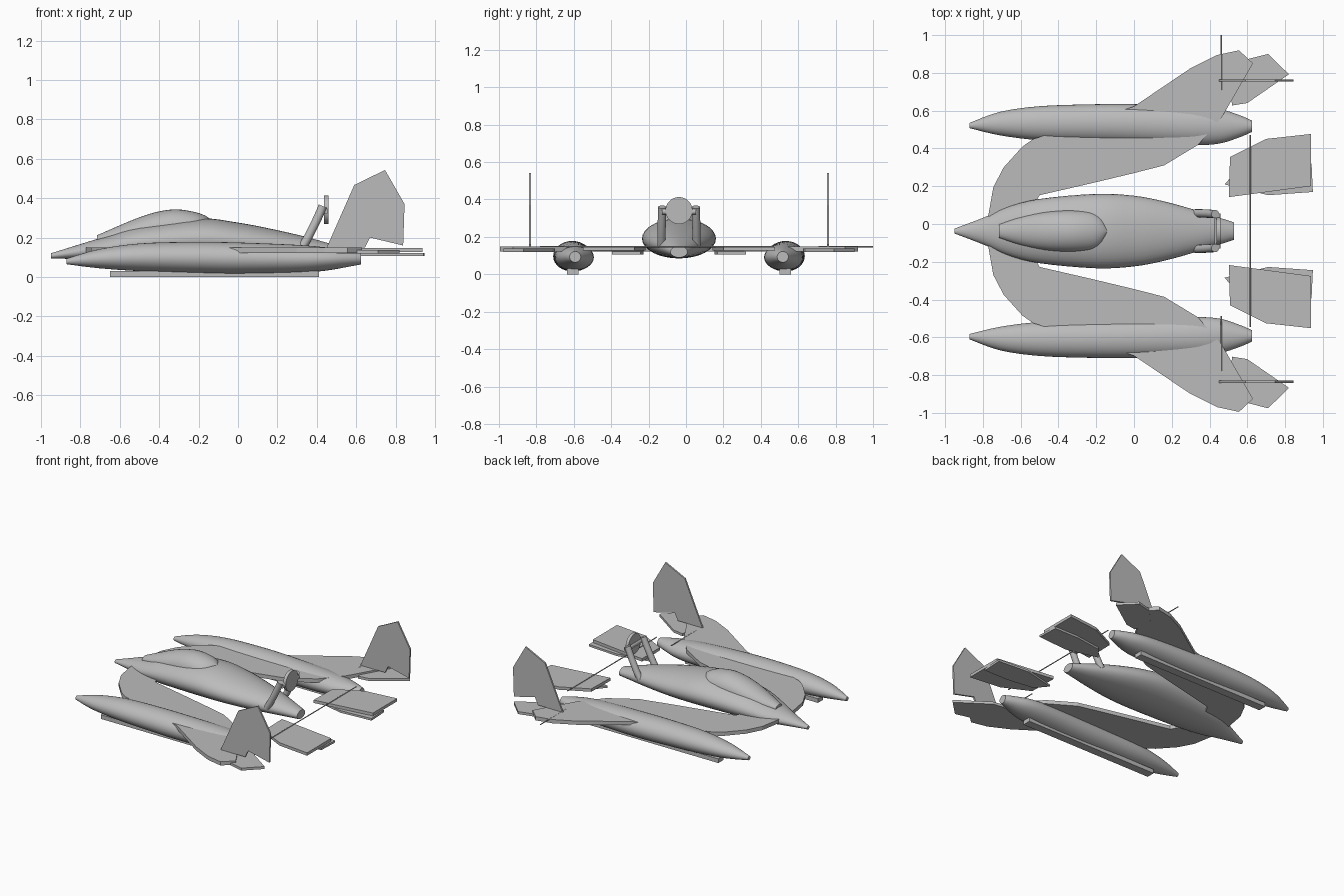
import bpy, bmesh, math
from mathutils import Vector

if "Cube" in bpy.data.objects:
    bpy.data.objects.remove(bpy.data.objects["Cube"], do_unlink=True)

CENTRE_Y = -0.0375  # symmetry plane of the craft

grey = bpy.data.materials.new("plain_grey")
grey.use_nodes = True
grey.diffuse_color = (0.5, 0.5, 0.5, 1)
grey.node_tree.nodes["Principled BSDF"].inputs["Base Color"].default_value = (0.5, 0.5, 0.5, 1)


def finish(name, bm, side):
    """Mirror to the requested side, move to the symmetry plane and link."""
    for v in bm.verts:
        v.co.y = v.co.y * side + CENTRE_Y
    bmesh.ops.recalc_face_normals(bm, faces=bm.faces)
    mesh = bpy.data.meshes.new(name)
    bm.to_mesh(mesh)
    bm.free()
    mesh.materials.append(grey)
    obj = bpy.data.objects.new(name, mesh)
    bpy.context.collection.objects.link(obj)
    return obj


def plate(name, outline, low, high, side=1, upright=None):
    """Extrude an outline: flat in z, or upright (x, z outline) at a given y."""
    bm = bmesh.new()
    if upright is None:
        verts = [bm.verts.new((x, y, low)) for x, y in outline]
        move = Vector((0, 0, high - low))
    else:
        verts = [bm.verts.new((x, upright + low, z)) for x, z in outline]
        move = Vector((0, high - low, 0))
    base = bm.faces.new(verts)
    grown = bmesh.ops.extrude_face_region(bm, geom=[base], use_keep_orig=True)
    tops = [g for g in grown["geom"] if isinstance(g, bmesh.types.BMVert)]
    bmesh.ops.translate(bm, verts=tops, vec=move)
    return finish(name, bm, side)


def refine(rows, steps=4):
    """Smooth a table of stations with Catmull-Rom interpolation."""
    out = []
    last = len(rows) - 1
    for i in range(last):
        a, b = rows[max(i - 1, 0)], rows[i]
        c, d = rows[i + 1], rows[min(i + 2, last)]
        for s in range(steps):
            t = s / steps
            out.append([q + t / 2 * (r - p + t * (2 * p - 5 * q + 4 * r - w + t * (3 * (q - r) + w - p)))
                        for p, q, r, w in zip(a, b, c, d)])
    out.append(list(rows[last]))
    return out


def loft(name, stations, side=1, segments=32):
    """Elliptical body from (x, centre y, half width, bottom z, top z)."""
    bm = bmesh.new()
    rings = []
    for x, cy, half, bottom, top in refine(stations):
        ring = []
        for k in range(segments):
            a = math.tau * k / segments
            z = (bottom + top) / 2 + (top - bottom) / 2 * math.sin(a)
            ring.append(bm.verts.new((x, cy + half * math.cos(a), z)))
        rings.append(ring)
    for r0, r1 in zip(rings, rings[1:]):
        for k in range(segments):
            n = (k + 1) % segments
            bm.faces.new((r0[k], r0[n], r1[n], r1[k])).smooth = True
    bm.faces.new(rings[0])
    bm.faces.new(rings[-1])
    return finish(name, bm, side)


def tube(name, path, radius, side=1, segments=16):
    """Round bar swept along a path."""
    bm = bmesh.new()
    points = [Vector(p) for p in path]
    rings = []
    for i, p in enumerate(points):
        along = points[min(i + 1, len(points) - 1)] - points[max(i - 1, 0)]
        turn = along.to_track_quat("Z", "Y")
        rings.append([bm.verts.new(p + turn @ Vector((radius * math.cos(math.tau * k / segments),
                                                     radius * math.sin(math.tau * k / segments), 0)))
                      for k in range(segments)])
    for r0, r1 in zip(rings, rings[1:]):
        for k in range(segments):
            n = (k + 1) % segments
            bm.faces.new((r0[k], r0[n], r1[n], r1[k])).smooth = True
    bm.faces.new(rings[0])
    bm.faces.new(rings[-1])
    return finish(name, bm, side)


# Central hull and canopy
loft("hull", [
    (-0.95, 0, 0.013, 0.095, 0.12), (-0.79, 0, 0.074, 0.09, 0.17),
    (-0.67, 0, 0.127, 0.087, 0.207), (-0.5, 0, 0.17, 0.085, 0.262),
    (-0.2, 0, 0.197, 0.085, 0.298), (0, 0, 0.187, 0.085, 0.276),
    (0.16, 0, 0.157, 0.085, 0.246), (0.32, 0, 0.113, 0.086, 0.21),
    (0.43, 0, 0.078, 0.088, 0.18), (0.53, 0, 0.046, 0.09, 0.15)])
loft("canopy", [
    (-0.715, 0, 0.035, 0.17, 0.212), (-0.6, 0, 0.075, 0.16, 0.262),
    (-0.5, 0, 0.097, 0.16, 0.303), (-0.4, 0, 0.108, 0.16, 0.333),
    (-0.31, 0, 0.11, 0.16, 0.343), (-0.22, 0, 0.102, 0.17, 0.33),
    (-0.17, 0, 0.075, 0.18, 0.313), (-0.14, 0, 0.02, 0.2, 0.295)])

# Outlines shared by both sides
float_stations = [
    (-0.87, 0.559, 0.014, 0.065, 0.093), (-0.71, 0.569, 0.062, 0.045, 0.14),
    (-0.5, 0.571, 0.09, 0.03, 0.17), (-0.23, 0.571, 0.1, 0.02, 0.178),
    (0, 0.568, 0.104, 0.015, 0.175), (0.3, 0.559, 0.104, 0.02, 0.163),
    (0.45, 0.555, 0.092, 0.033, 0.15), (0.56, 0.555, 0.058, 0.052, 0.135),
    (0.625, 0.555, 0.03, 0.064, 0.122)]
wing_outline = [
    (-0.77, 0), (-0.77, 0.09), (-0.745, 0.232), (-0.69, 0.337), (-0.59, 0.448),
    (-0.534, 0.487), (0, 0.66), (0.296, 0.86), (0.44, 0.932), (0.556, 0.957),
    (0.63, 0.888), (0.466, 0.604), (0.34, 0.457), (0.16, 0.348), (0, 0.307),
    (-0.23, 0.252), (-0.5, 0.19), (-0.6, 0)]
tip_outline = [(0.5, 0.8), (0.6, 0.91), (0.71, 0.938), (0.82, 0.83), (0.6, 0.678), (0.52, 0.665)]
tail_outline = [(0.503, 0.18), (0.508, 0.392), (0.7, 0.488), (0.937, 0.514), (0.937, 0.238)]
flap_outline = [(0.48, 0.247), (0.55, 0.33), (0.75, 0.358), (0.94, 0.358), (0.947, 0.207), (0.71, 0.19)]
fin_outline = [(0.45, 0.15), (0.59, 0.467), (0.746, 0.543), (0.845, 0.37),
               (0.838, 0.16), (0.67, 0.2), (0.645, 0.15)]

for side, word in ((1, "left"), (-1, "right")):
    # Floats, keels and wings
    loft(word + "_float", float_stations, side)
    plate(word + "_keel", [(-0.65, 0.538), (-0.65, 0.598), (0.41, 0.598), (0.41, 0.538)], 0, 0.03, side)
    plate(word + "_wing", wing_outline, 0.123, 0.15, side)
    # Tail surfaces
    plate(word + "_tip_plate", tip_outline, 0.12, 0.138, side)
    plate(word + "_tailplane", tail_outline, 0.126, 0.147, side)
    plate(word + "_lower_tailplane", flap_outline, 0.107, 0.122, side)
    plate(word + "_fin", fin_outline, -0.006, 0.006, side, upright=0.797)
    # Engine struts
    tube(word + "_engine_strut", [(0.325, 0.094, 0.15), (0.355, 0.094, 0.2), (0.395, 0.092, 0.28),
                                  (0.42, 0.09, 0.335), (0.43, 0.09, 0.36)], 0.022, side)

# Engine disc and its crossbar
tube("engine_disc", [(0.436, 0, 0.341), (0.458, 0, 0.341)], 0.072, segments=40)
tube("engine_crossbar", [(0.442, -0.092, 0.335), (0.442, 0.092, 0.335)], 0.016)

# Thin hinge rods; the two outer ones are offset the same way
for name, x, start, end in (("tail_rod", 0.615, -0.508, 0.508),
                            ("left_hinge_rod", 0.462, 0.747, 1.0375),
                            ("right_hinge_rod", 0.462, -0.742, -0.45)):
    tube(name, [(x, start, 0.148), (x, end, 0.148)], 0.0035, segments=8)
